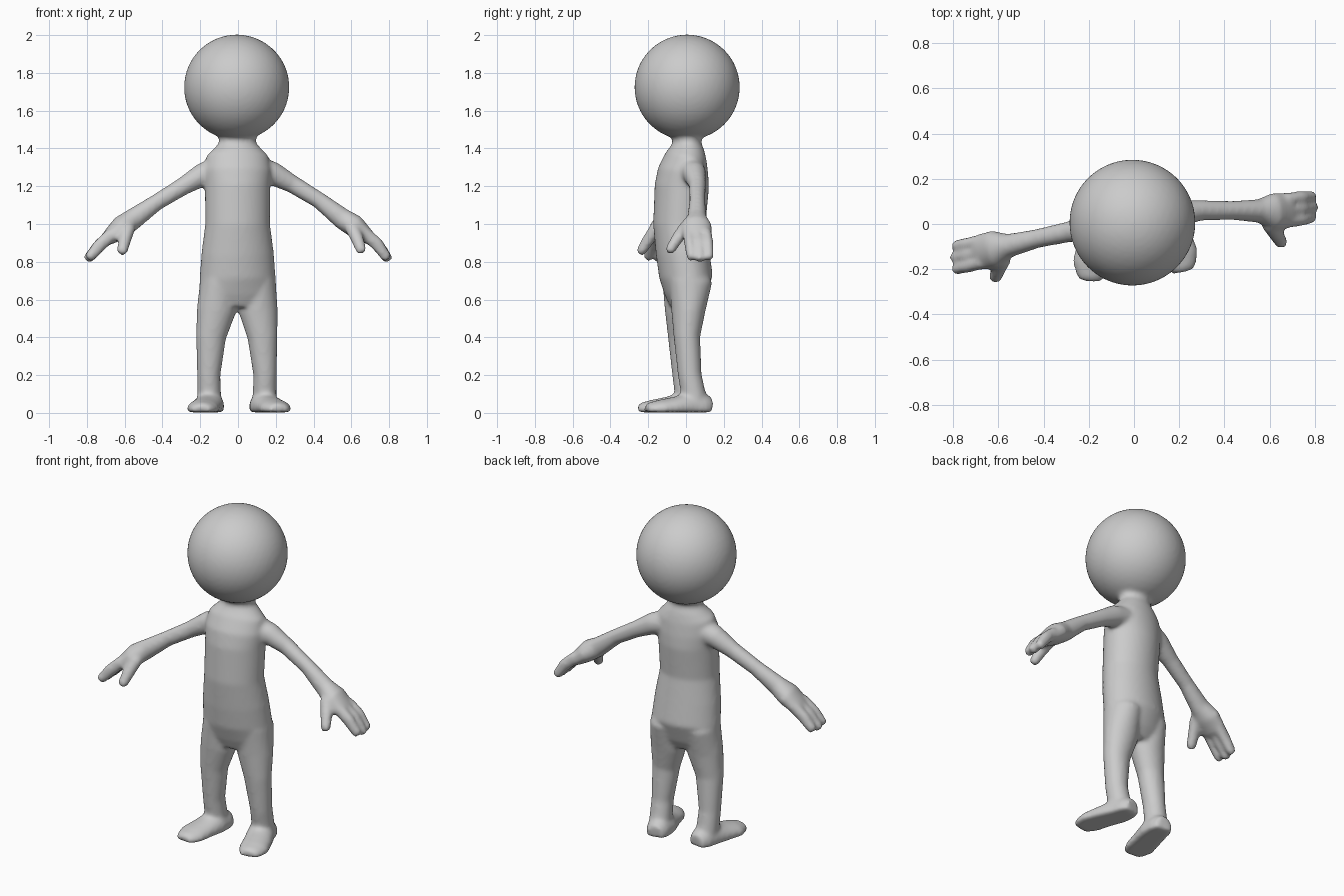
import bpy, bmesh
from math import sin, cos, pi
from mathutils import Vector, Matrix

if "Cube" in bpy.data.objects:
    bpy.data.objects.remove(bpy.data.objects["Cube"])

bm = bmesh.new()
YAW = Matrix.Rotation(0.15, 3, 'Z')      # the figure is turned slightly


def loft(rings, side, n=24, floor=None):
    """Closed tube through rings (centre, half width along side, half depth)."""
    pts = [(Vector(c), a, b) for c, a, b in rings]
    first = (pts[0][0] - pts[1][0]).normalized()
    last = (pts[-1][0] - pts[-2][0]).normalized()

    def cap(p, d):
        return (p[0] + d * min(p[1:]) * 0.6, p[1] * 0.7, p[2] * 0.7)
    pts = [cap(pts[0], first)] + pts + [cap(pts[-1], last)]
    loops = []
    for i, (c, a, b) in enumerate(pts):
        t = (pts[min(i + 1, len(pts) - 1)][0] - pts[max(i - 1, 0)][0]).normalized()
        u = (side - t * side.dot(t)).normalized()
        v = t.cross(u)
        loop = []
        for k in range(n):
            w = 2 * pi * k / n
            p = c + u * (a * cos(w)) + v * (b * sin(w))
            if floor is not None:
                p.z = max(p.z, floor)
            loop.append(bm.verts.new(p))
        loops.append(loop)
    for l0, l1 in zip(loops, loops[1:]):
        for k in range(n):
            j = (k + 1) % n
            bm.faces.new((l0[k], l0[j], l1[j], l1[k]))
    bm.faces.new(loops[0][::-1])
    bm.faces.new(loops[-1])


def tube(centres, sizes, side, floor=None):
    loft([(c, a, b) for c, (a, b) in zip(centres, sizes)], side, floor=floor)


across = YAW @ Vector((1, 0, 0))
fore = YAW @ Vector((0, 1, 0))

# head
bmesh.ops.create_icosphere(bm, subdivisions=4, radius=0.279,
                           matrix=Matrix.Translation((-0.007, 0.006, 1.724)))

# neck and torso: z, y centre, half width, half depth
torso = [(1.50, .005, .10, .08), (1.43, .005, .098, .075), (1.40, .005, .125, .09),
         (1.36, .0, .165, .108), (1.28, -.015, .18, .133), (1.20, -.022, .174, .143),
         (1.0, -.035, .172, .138), (.85, -.018, .192, .14), (.72, .0, .202, .14),
         (.62, -.005, .206, .105)]
loft([((-0.002, y, z), a, b) for z, y, a, b in torso], across, 40)

# legs
leg_size = [(.095, .115), (.104, .09), (.08, .07), (.062, .063), (.064, .066)]
tube([(.105, .025, .70), (.107, .012, .54), (.13, .005, .4), (.143, .02, .2), (.14, .045, .07)],
     leg_size, across)
tube([(-.105, -.012, .70), (-.115, -.022, .54), (-.143, -.025, .4), (-.155, -.01, .2), (-.152, .01, .07)],
     leg_size, across)

# feet, flattened at the sole
foot_size = [(.068, .075), (.078, .08), (.082, .055), (.085, .048), (.065, .038)]
tube([(.125, .095, .03), (.137, .03, .035), (.175, -.06, .03), (.2, -.135, .022), (.212, -.19, .018)],
     foot_size, Vector((1, .25, 0)), .003)
tube([(-.142, .06, .03), (-.15, -.01, .035), (-.172, -.1, .03), (-.188, -.175, .022), (-.19, -.23, .018)],
     foot_size, Vector((1, -.15, 0)), .003)

# arms and palms
arm_size = [(.075, .07), (.062, .062), (.046, .048), (.042, .044), (.052, .056), (.082, .06), (.08, .042)]
tube([(.1, .025, 1.29), (.19, .045, 1.265), (.29, .06, 1.21), (.43, .06, 1.125),
      (.55, .058, 1.03), (.615, .055, .99), (.68, .06, .935)], arm_size, fore)
tube([(-.1, -.005, 1.29), (-.19, -.015, 1.26), (-.29, -.035, 1.2), (-.43, -.065, 1.115),
      (-.55, -.095, 1.03), (-.615, -.11, .985), (-.68, -.125, .93)], arm_size, fore)

# fingers and thumbs
finger_size = [(.03, .036), (.029, .035), (.025, .028)]
for i in (-1, 0, 1):
    r = .008 if i == 0 else 0
    tube([(.67, .06 + i * .047, .95), (.735, .068 + i * .049, .895),
          (.785 + r, .075 + i * .047, .825 - r)], finger_size, fore)
    tube([(-.67, -.122 + i * .047, .945), (-.735, -.138 + i * .049, .885),
          (-.785 - r, -.147 + i * .052, .825 - r)], finger_size, fore)
thumb_size = [(.036, .038), (.032, .035), (.027, .029)]
tube([(.6, .0, .985), (.63, -.045, .925), (.652, -.085, .862)], thumb_size, fore)
tube([(-.58, -.155, .98), (-.6, -.2, .915), (-.613, -.238, .855)], thumb_size, fore)

bmesh.ops.recalc_face_normals(bm, faces=bm.faces)
mesh = bpy.data.meshes.new("figure")
bm.to_mesh(mesh)
bm.free()
figure = bpy.data.objects.new("figure", mesh)
bpy.context.collection.objects.link(figure)

# fuse all parts into one soft skin
fuse = figure.modifiers.new("fuse", 'REMESH')
fuse.mode = 'VOXEL'
fuse.voxel_size = 0.011
fuse.use_smooth_shade = True
soften = figure.modifiers.new("soften", 'SMOOTH')
soften.factor = 0.5
soften.iterations = 10
